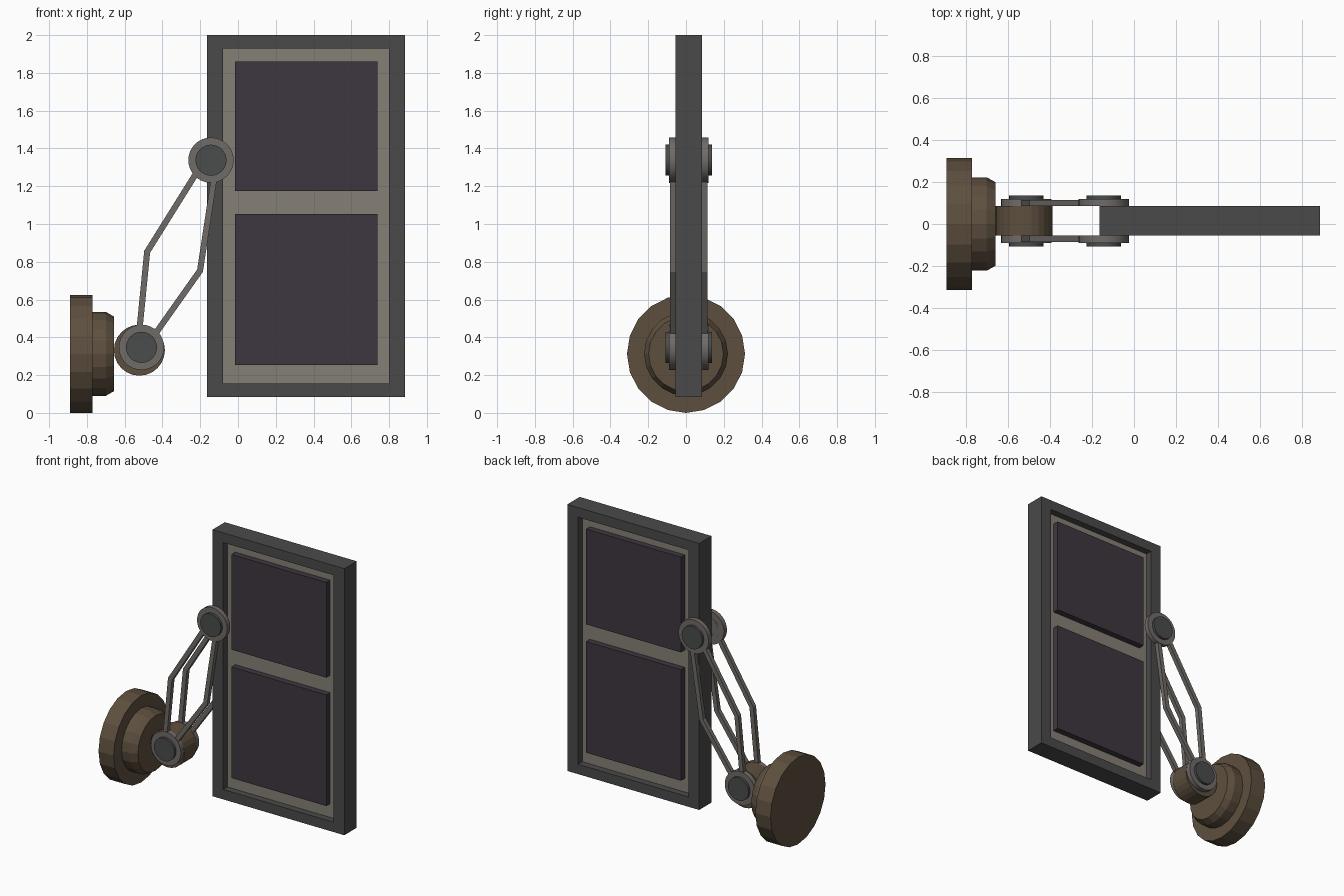
import bpy, bmesh, math
from mathutils import Vector

if "Cube" in bpy.data.objects:
    bpy.data.objects.remove(bpy.data.objects["Cube"])

CY = 0.0145          # mid-plane of the door and hinge in y
HALF = 0.07          # half thickness of the door
UPPER = (-0.143, 1.338)
LOWER = (-0.511, 0.347)


def material(name, rgb):
    m = bpy.data.materials.new(name)
    m.diffuse_color = (*rgb, 1)
    m.use_nodes = True
    m.node_tree.nodes["Principled BSDF"].inputs["Base Color"].default_value = m.diffuse_color
    return m


FRAME = material("dark_grey", (0.068, 0.068, 0.068))
TAN = material("tan", (0.235, 0.215, 0.18))
PANEL = material("plum", (0.048, 0.038, 0.05))
BROWN = material("brown", (0.11, 0.078, 0.048))
STEEL = material("steel", (0.16, 0.148, 0.138))
PIN = material("pin_grey", (0.068, 0.074, 0.072))


def finish(name, bm, mat, smooth=False):
    bmesh.ops.recalc_face_normals(bm, faces=bm.faces)
    me = bpy.data.meshes.new(name)
    bm.to_mesh(me)
    bm.free()
    ob = bpy.data.objects.new(name, me)
    bpy.context.collection.objects.link(ob)
    me.materials.append(mat)
    if smooth:
        bpy.ops.object.select_all(action='DESELECT')
        ob.select_set(True)
        bpy.context.view_layer.objects.active = ob
        bpy.ops.object.shade_smooth_by_angle(angle=math.radians(30))
    return ob


def prism(name, outline, y0, y1, mat, smooth=False):
    """Extrude an x-z outline from y0 to y1."""
    bm = bmesh.new()
    face = bm.faces.new([bm.verts.new((x, y0, z)) for x, z in outline])
    ext = bmesh.ops.extrude_face_region(bm, geom=[face])
    vs = [g for g in ext["geom"] if isinstance(g, bmesh.types.BMVert)]
    bmesh.ops.translate(bm, verts=vs, vec=(0, y1 - y0, 0))
    return finish(name, bm, mat, smooth)


def rect(x0, x1, z0, z1):
    return [(x0, z0), (x1, z0), (x1, z1), (x0, z1)]


def circle(c, r, n):
    return [(c[0] + r * math.cos(2 * math.pi * i / n),
             c[1] + r * math.sin(2 * math.pi * i / n)) for i in range(n)]


def ribbon(points, width):
    """Mitred outline of constant width around a path."""
    p = [Vector(q) for q in points]
    d = [(b - a).normalized() for a, b in zip(p, p[1:])]
    left, right = [], []
    for i, q in enumerate(p):
        n0 = d[max(i - 1, 0)].orthogonal()
        n1 = d[min(i, len(d) - 1)].orthogonal()
        m = (n0 + n1).normalized()
        off = m * (width / 2 / m.dot(n0))
        left.append(q + off)
        right.append(q - off)
    return [tuple(v) for v in left + right[::-1]]


# Door frame: rectangular ring with a through opening
bm = bmesh.new()
loops = [[bm.verts.new((x, y, z)) for x, z in r]
         for r, y in ((rect(-0.164, 0.884, 0.085, 2.0), CY - HALF),
                      (rect(-0.164, 0.884, 0.085, 2.0), CY + HALF),
                      (rect(-0.079, 0.799, 0.156, 1.93), CY + HALF),
                      (rect(-0.079, 0.799, 0.156, 1.93), CY - HALF))]
for a, b in zip(loops, loops[1:] + loops[:1]):
    for i in range(4):
        j = (i + 1) % 4
        bm.faces.new((a[i], a[j], b[j], b[i]))
finish("door_frame", bm, FRAME)

# Recessed backing sheet and raised door panels, visible on both faces
prism("door_sheet", rect(-0.079, 0.799, 0.156, 1.93), CY - 0.022, CY + 0.022, TAN)
for name, z0, z1 in (("lower_panel", 0.254, 1.052), ("upper_panel", 1.176, 1.86)):
    prism(name, rect(-0.016, 0.738, z0, z1), CY - 0.066, CY + 0.066, PANEL)

# Stepped wall mount, turned about the x axis
bm = bmesh.new()
N = 20
profile = [(-0.89, 0.3125), (-0.77, 0.3125), (-0.77, 0.222),
           (-0.70, 0.222), (-0.657, 0.198)]
rings = [[bm.verts.new((x, y, z)) for y, z in circle((0, 0.3125), r, N)]
         for x, r in profile]
for a, b in zip(rings, rings[1:]):
    for i in range(N):
        j = (i + 1) % N
        bm.faces.new((a[i], a[j], b[j], b[i]))
bm.faces.new(rings[0])
bm.faces.new(rings[-1])
finish("wall_mount", bm, BROWN)

# Knuckle between the hinge plates
prism("knuckle", circle((-0.522, 0.332), 0.135, 24), CY - HALF, CY + HALF, BROWN)

# Hinge linkage on both sides of the door
ARMS = {"outer_arm": [(-0.524, 0.416), (-0.481, 0.853), (-0.204, 1.296)],
        "inner_arm": [(-0.458, 0.39), (-0.201, 0.753), (-0.124, 1.259)]}
for side, s in (("front", -1), ("back", 1)):
    for name, c in (("upper", UPPER), ("lower", LOWER)):
        prism(f"{side}_{name}_washer", circle(c, 0.12, 32),
              CY + s * HALF, CY + s * 0.104, STEEL, True)
        prism(f"{side}_{name}_pin", circle(c, 0.082, 32),
              CY + s * HALF, CY + s * 0.122, PIN, True)
    for name, path in ARMS.items():
        prism(f"{side}_{name}", ribbon(path, 0.032),
              CY + s * HALF, CY + s * 0.1, STEEL)
